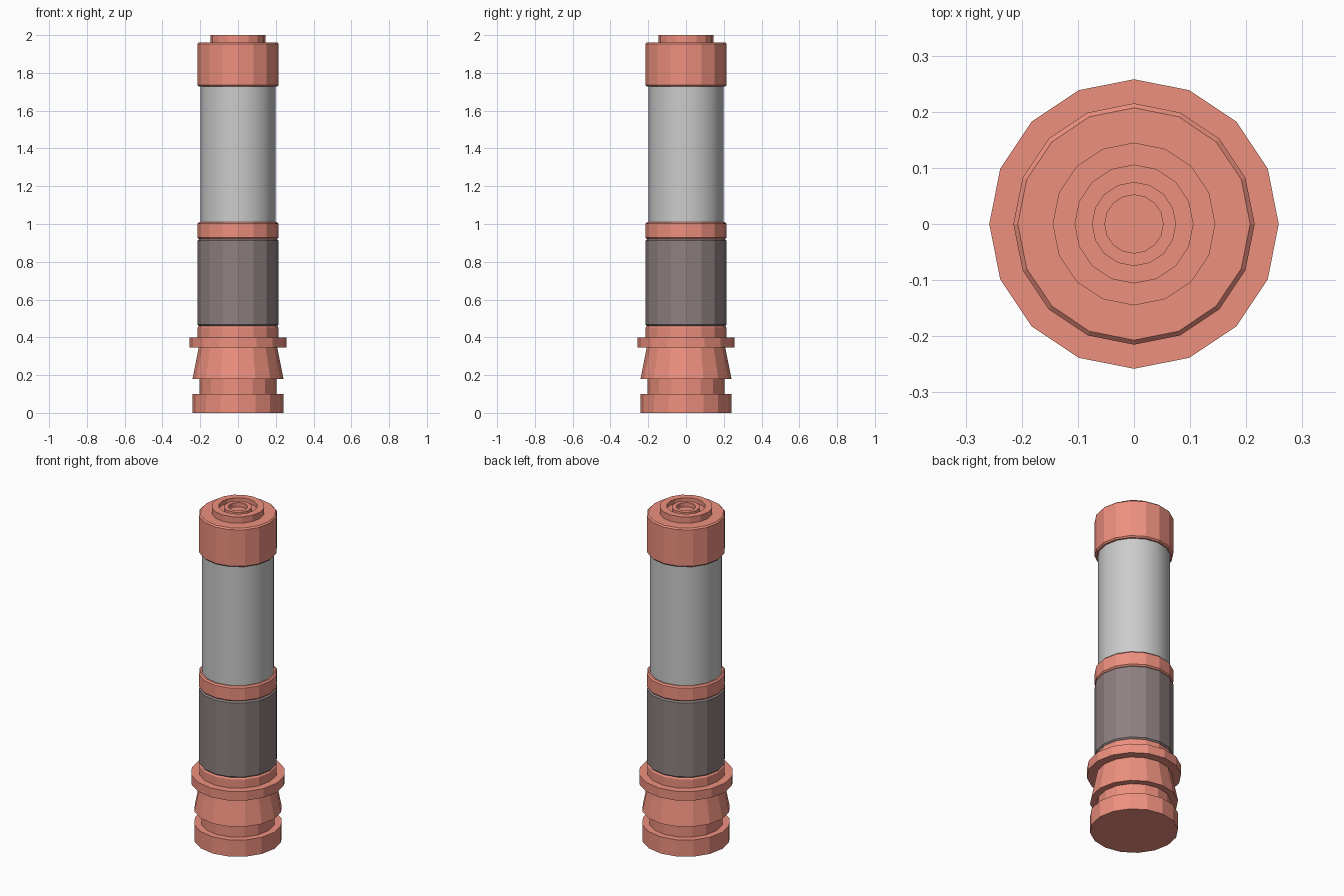
import bpy, bmesh, math

if "Cube" in bpy.data.objects:
    bpy.data.objects.remove(bpy.data.objects["Cube"])

SIDES = 16


def material(name, rgb):
    m = bpy.data.materials.new(name)
    m.diffuse_color = (*rgb, 1)
    m.use_nodes = True
    m.node_tree.nodes["Principled BSDF"].inputs["Base Color"].default_value = m.diffuse_color
    return m


copper = material("copper", (0.85, 0.28, 0.21))
dark = material("dark_grip", (0.27, 0.215, 0.215))


def lathe(name, profile, mat=None, smooth=False):
    """Revolve (radius, z) points around z; both ends are closed with a face."""
    bm = bmesh.new()
    rings = [[bm.verts.new((r * math.cos(2 * math.pi * i / SIDES),
                            r * math.sin(2 * math.pi * i / SIDES), z))
              for i in range(SIDES)] for r, z in profile]
    for a, b in zip(rings, rings[1:]):
        for i in range(SIDES):
            j = (i + 1) % SIDES
            bm.faces.new((a[i], a[j], b[j], b[i]))
    bm.faces.new(rings[0][::-1])
    bm.faces.new(rings[-1])
    bmesh.ops.recalc_face_normals(bm, faces=bm.faces)
    me = bpy.data.meshes.new(name)
    bm.to_mesh(me)
    bm.free()
    ob = bpy.data.objects.new(name, me)
    bpy.context.collection.objects.link(ob)
    if mat:
        me.materials.append(mat)
    if smooth:
        bpy.ops.object.select_all(action='DESELECT')
        ob.select_set(True)
        bpy.context.view_layer.objects.active = ob
        bpy.ops.object.shade_smooth_by_angle(angle=math.radians(40))
    return ob


def band(name, r, z0, z1, mat, c=0.008):
    """Sleeve with small chamfers at both ends."""
    return lathe(name, [(r - c, z0), (r, z0 + c), (r, z1 - c), (r - c, z1)], mat)


# Stepped foot: base disc, groove, tapered collar, flange and neck
lathe("foot", [(0.241, 0), (0.241, 0.10), (0.203, 0.10), (0.203, 0.18),
               (0.241, 0.18), (0.208, 0.345), (0.258, 0.345), (0.258, 0.40),
               (0.214, 0.40), (0.214, 0.452), (0.207, 0.462)], copper)

# Dark grip, middle ring, smooth tube and end cap
band("grip", 0.215, 0.46, 0.92, dark)
band("middle_ring", 0.215, 0.92, 1.01, copper)
lathe("tube", [(0.198, 1.0), (0.198, 1.74)], smooth=True)
band("end_cap", 0.215, 1.728, 1.962, copper)

# Concentric button on top with a ring groove and centre recess
lathe("top_button", [(0.145, 1.955), (0.145, 2.0), (0.105, 2.0), (0.105, 1.975),
                     (0.075, 1.975), (0.075, 1.995), (0.052, 1.995),
                     (0.052, 1.97)], copper)
